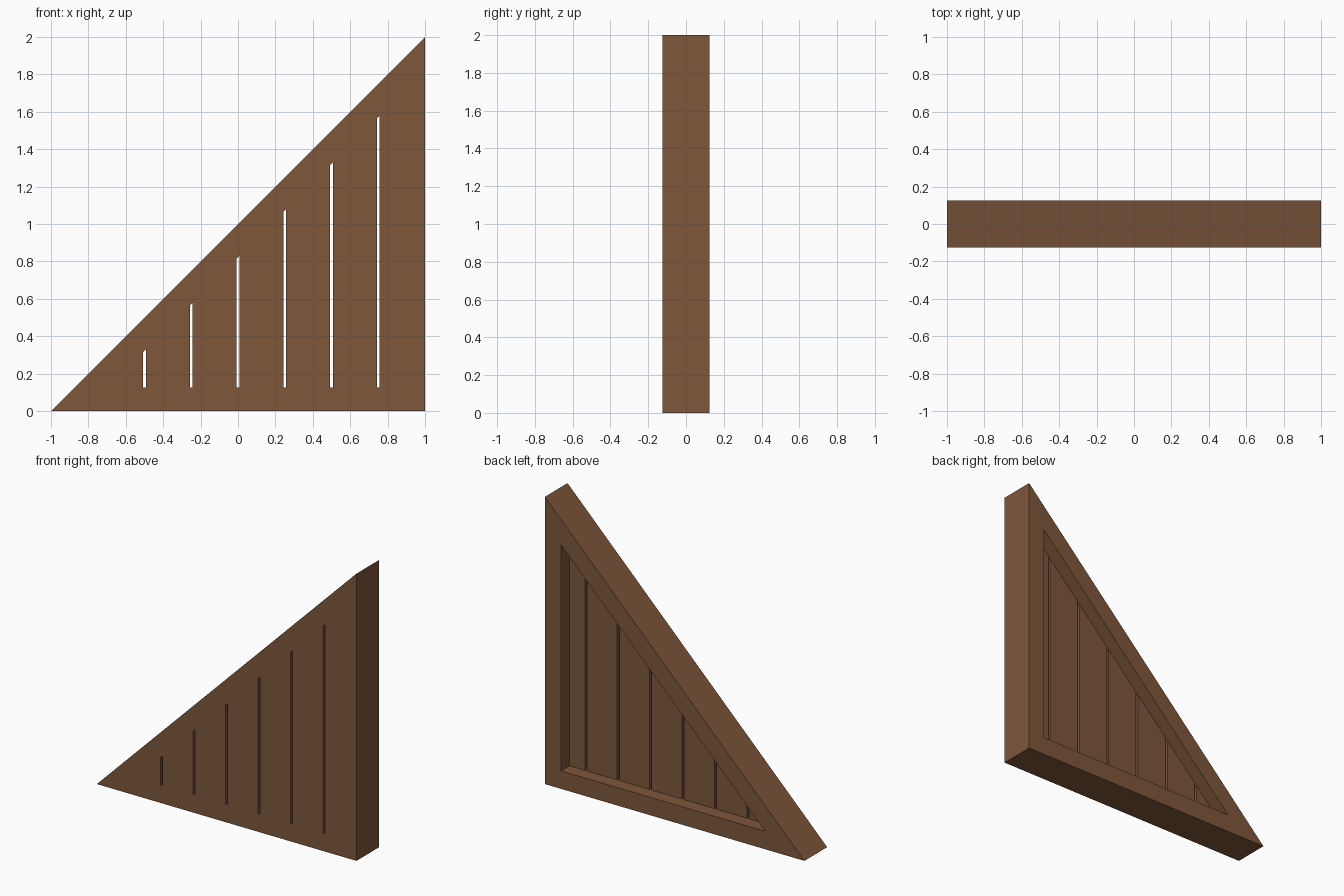
import bpy
import bmesh
import math

if "Cube" in bpy.data.objects:
    bpy.data.objects.remove(bpy.data.objects["Cube"])

HALF = 0.125                      # half the depth, also the frame width
BACK = 0.125 - 0.09375            # rear face of the planks, recessed in the frame
GAP = 0.0155                      # slot between planks
INSET = HALF * math.sqrt(2)       # vertical inset below the slope

wood = bpy.data.materials.new("brown wood")
wood.diffuse_color = (0.209, 0.096, 0.044, 1.0)
wood.use_nodes = True
wood.node_tree.nodes["Principled BSDF"].inputs["Base Color"].default_value = wood.diffuse_color


def finish(name, bm):
    bmesh.ops.recalc_face_normals(bm, faces=bm.faces[:])
    mesh = bpy.data.meshes.new(name)
    bm.to_mesh(mesh)
    bm.free()
    mesh.materials.append(wood)
    obj = bpy.data.objects.new(name, mesh)
    bpy.context.collection.objects.link(obj)


def loop(bm, points, y):
    return [bm.verts.new((x, y, z)) for x, z in points]


def bridge(bm, a, b):
    for i in range(len(a)):
        j = (i + 1) % len(a)
        bm.faces.new((a[i], a[j], b[j], b[i]))


def slope(x):
    return x + 1 - INSET


# Triangular frame: outer and inner triangles joined into a closed ring
outer = [(-1, 0), (1, 0), (1, 2)]
left = HALF + INSET - 1
right = 1 - HALF
inner = [(left, HALF), (right, HALF), (right, slope(right))]
bm = bmesh.new()
rings = [loop(bm, outer, -HALF), loop(bm, outer, HALF),
         loop(bm, inner, HALF), loop(bm, inner, -HALF)]
for k in range(4):
    bridge(bm, rings[k], rings[(k + 1) % 4])
finish("triangular_frame", bm)

# Vertical planks, flush with the frame at the front, cut along the slope
cuts = [-0.5 + 0.25 * i for i in range(6)]
starts = [left] + [c + GAP / 2 for c in cuts]
ends = [c - GAP / 2 for c in cuts] + [right]
for n, (x0, x1) in enumerate(zip(starts, ends)):
    profile = [(x0, HALF), (x1, HALF), (x1, slope(x1))]
    if n:
        profile.append((x0, slope(x0)))
    bm = bmesh.new()
    front, rear = loop(bm, profile, -HALF), loop(bm, profile, BACK)
    bm.faces.new(front)
    bm.faces.new(rear)
    bridge(bm, front, rear)
    finish(f"plank_{n + 1}", bm)
